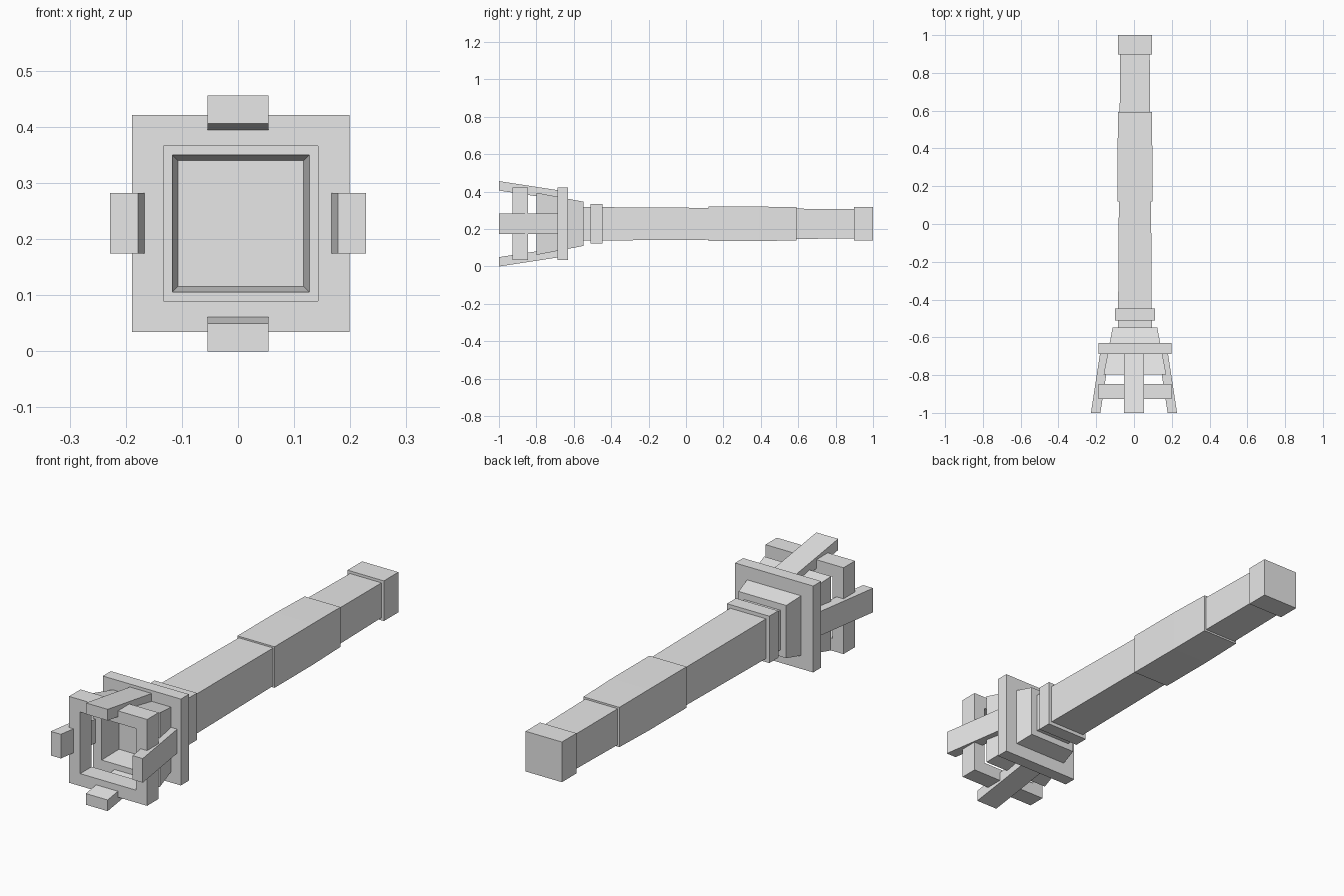
import bpy, bmesh
from math import pi
from mathutils import Matrix, Vector

cube = bpy.data.objects.get("Cube")
if cube:
    bpy.data.objects.remove(cube, do_unlink=True)

grey = bpy.data.materials.new("plain grey")
grey.use_nodes = True
grey.diffuse_color = (0.8, 0.8, 0.8, 1)
grey.node_tree.nodes["Principled BSDF"].inputs["Base Color"].default_value = (0.8, 0.8, 0.8, 1)

AXIS_Z = 0.228
BODY_X = 0.005


def finish(name, bm, location):
    bmesh.ops.recalc_face_normals(bm, faces=bm.faces)
    mesh = bpy.data.meshes.new(name)
    bm.to_mesh(mesh)
    bm.free()
    mesh.materials.append(grey)
    obj = bpy.data.objects.new(name, mesh)
    obj.location = location
    bpy.context.collection.objects.link(obj)
    return obj


def square_loft(name, sections, closed=False):
    """Join square sections (y, half width) along y; cap the ends or close into a frame."""
    bm = bmesh.new()
    rings = []
    for y, h in sections:
        rings.append([bm.verts.new((sx * h, y, sz * h))
                      for sx, sz in ((-1, -1), (1, -1), (1, 1), (-1, 1))])
    pairs = list(zip(rings, rings[1:]))
    if closed:
        pairs.append((rings[-1], rings[0]))
    else:
        bm.faces.new(rings[0])
        bm.faces.new(rings[-1])
    for a, b in pairs:
        for i in range(4):
            j = (i + 1) % 4
            bm.faces.new((a[i], a[j], b[j], b[i]))
    return finish(name, bm, (BODY_X, 0, AXIS_Z))


def prong(name, angle):
    """Slanted bar that spreads outward towards the front."""
    bm = bmesh.new()
    bmesh.ops.create_cube(bm, size=1)
    for v in bm.verts:
        front = v.co.y < 0
        outer = 0.228 if front else 0.179
        v.co = Vector((v.co.x * 0.108,
                       -1.0 if front else -0.68,
                       outer if v.co.z > 0 else outer - 0.05))
    bm.transform(Matrix.Rotation(angle, 4, 'Y'))
    return finish(name, bm, (0, 0, AXIS_Z))


# Handle
square_loft("shaft", [(-0.56, 0.089), (-0.45, 0.089), (0.0, 0.086), (0.13, 0.085)])
square_loft("grip", [(0.12, 0.092), (0.39, 0.092), (0.592, 0.089)])
square_loft("lower_shaft", [(0.58, 0.081), (0.91, 0.078)])
square_loft("end_cap", [(0.897, 0.09), (1.0, 0.09)])
square_loft("collar", [(-0.511, 0.105), (-0.447, 0.105)])

# Head: hollow tapered cup, plate around it, open frame in front
square_loft("cup", [(-0.548, 0.118), (-0.798, 0.166), (-0.798, 0.122), (-0.69, 0.112)])
square_loft("head_plate", [(-0.688, 0.1935), (-0.631, 0.1935),
                           (-0.631, 0.12), (-0.688, 0.12)], closed=True)
square_loft("front_frame", [(-0.927, 0.1935), (-0.846, 0.1935),
                            (-0.846, 0.138), (-0.927, 0.138)], closed=True)

# Four prongs around the head
for i, side in enumerate(("top", "left", "bottom", "right")):
    prong(side + "_prong", i * pi / 2)
